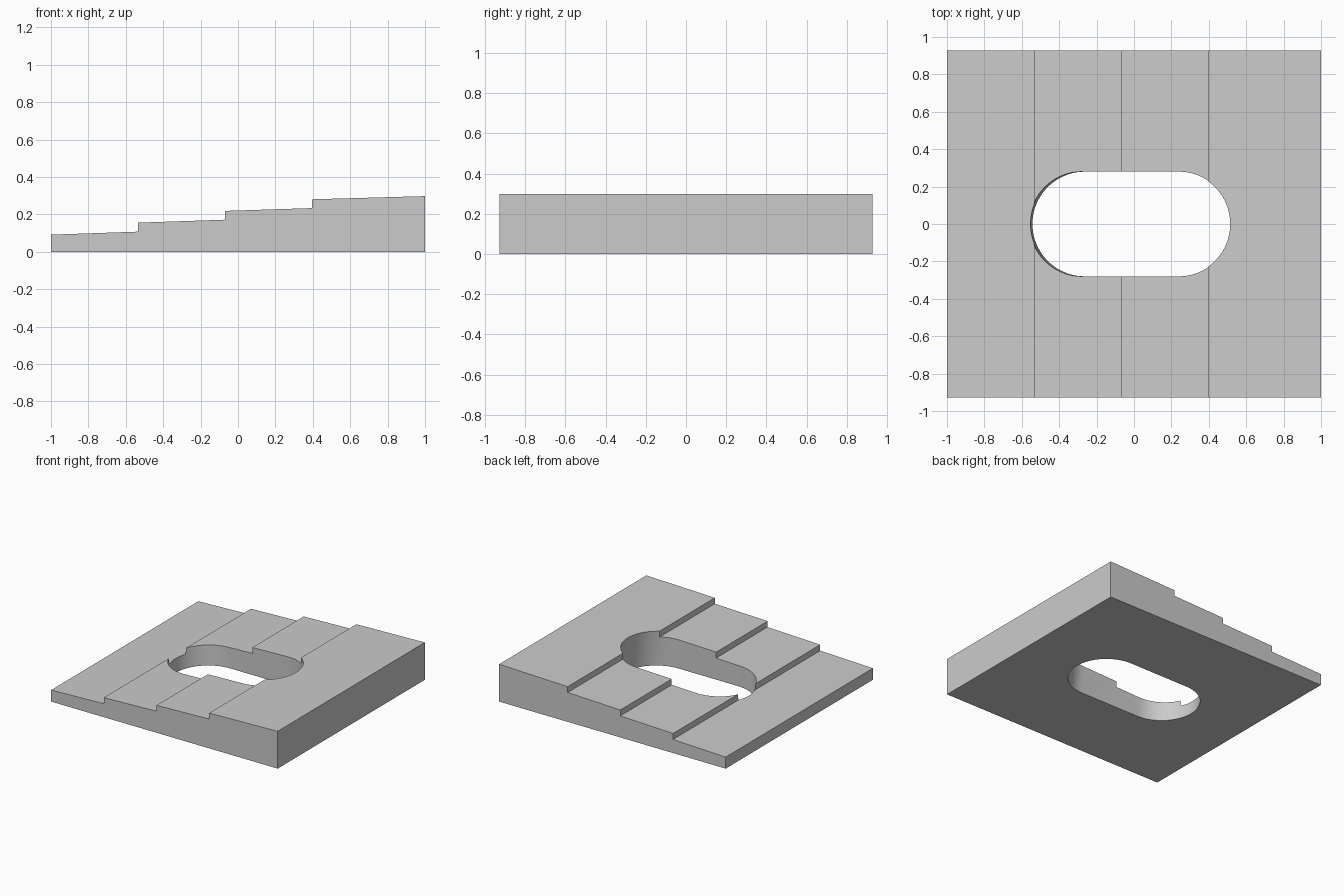
import bpy, bmesh, math

if "Cube" in bpy.data.objects:
    bpy.data.objects.remove(bpy.data.objects["Cube"])

HALF_DEPTH = 0.928


def prism(name, lower, upper):
    """Solid joining two matching outlines."""
    bm = bmesh.new()
    a = [bm.verts.new(p) for p in lower]
    b = [bm.verts.new(p) for p in upper]
    n = len(a)
    bm.faces.new(a)
    bm.faces.new(b)
    for i in range(n):
        j = (i + 1) % n
        bm.faces.new((a[i], a[j], b[j], b[i]))
    bmesh.ops.recalc_face_normals(bm, faces=bm.faces)
    mesh = bpy.data.meshes.new(name)
    bm.to_mesh(mesh)
    bm.free()
    obj = bpy.data.objects.new(name, mesh)
    bpy.context.collection.objects.link(obj)
    return obj


grey = bpy.data.materials.new("light grey")
grey.diffuse_color = (0.6, 0.6, 0.6, 1)
grey.use_nodes = True
grey.node_tree.nodes["Principled BSDF"].inputs["Base Color"].default_value = grey.diffuse_color

# Wedge plate with four gently sloping treads
profile = [(-1, 0), (1, 0), (1, 0.298), (0.395, 0.281), (0.395, 0.234),
           (-0.07, 0.219), (-0.07, 0.172), (-0.535, 0.156),
           (-0.535, 0.108), (-1, 0.092)]
plate = prism("stepped_plate",
              [(x, -HALF_DEPTH, z) for x, z in profile],
              [(x, HALF_DEPTH, z) for x, z in profile])
plate.data.materials.append(grey)

# Slot cutter with rounded ends, leaning towards the thin side
RADIUS, CENTRE, LEAN, SEGMENTS = 0.28, 0.263, 0.1, 32


def slot(z):
    points = []
    for side in (1, -1):
        for i in range(SEGMENTS + 1):
            t = -math.pi / 2 + math.pi * i / SEGMENTS
            points.append((side * (CENTRE + RADIUS * math.cos(t)) - LEAN * z,
                           side * RADIUS * math.sin(t), z))
    return points


cutter = prism("slot_cutter", slot(-0.2), slot(0.5))
cutter.data.materials.append(grey)
cutter.hide_render = True

cut = plate.modifiers.new("slot", 'BOOLEAN')
cut.operation = 'DIFFERENCE'
cut.solver = 'EXACT'
cut.object = cutter

# Bake the cut, then smooth the rounded slot walls
bpy.context.view_layer.objects.active = plate
plate.select_set(True)
bpy.ops.object.modifier_apply(modifier="slot")
bpy.data.objects.remove(cutter, do_unlink=True)
bpy.ops.object.shade_smooth_by_angle(angle=math.radians(30))
